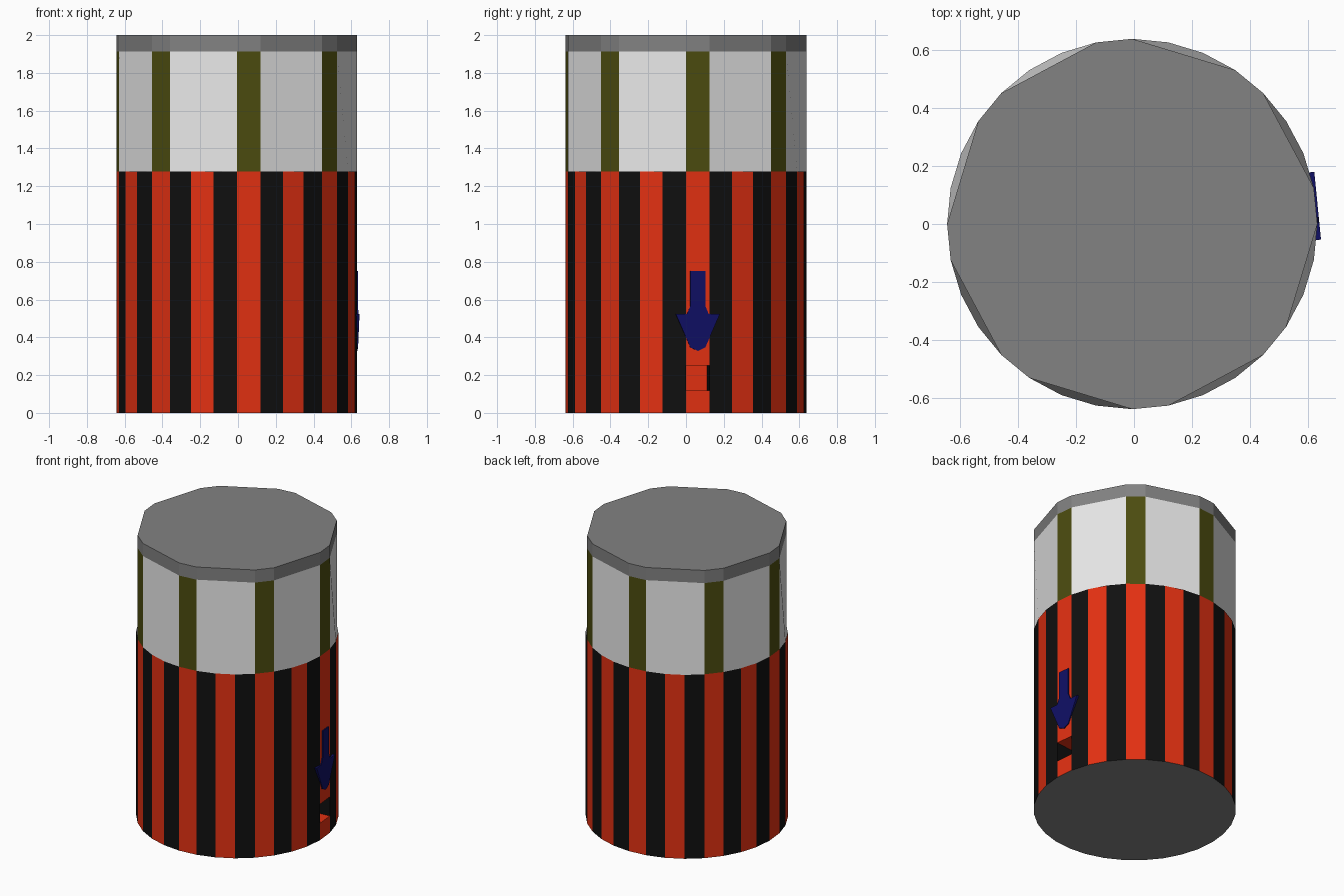
import bpy, bmesh, math
from mathutils import Vector

if "Cube" in bpy.data.objects:
    bpy.data.objects.remove(bpy.data.objects["Cube"])

CX, R, N = -0.006, 0.637, 32
Z_BAND, Z_LID, Z_TOP = 1.278, 1.912, 2.0


def material(name, r, g, b):
    m = bpy.data.materials.new(name)
    m.diffuse_color = (r, g, b, 1)
    m.use_nodes = True
    m.node_tree.nodes["Principled BSDF"].inputs["Base Color"].default_value = m.diffuse_color
    return m


red = material("red", 0.77, 0.03, 0.006)
black = material("black", 0.005, 0.005, 0.005)
white = material("white", 0.8, 0.8, 0.8)
olive = material("olive", 0.072, 0.072, 0.005)
grey = material("grey", 0.223, 0.223, 0.223)
navy = material("navy", 0.005, 0.005, 0.127)


def rim(k, z):
    a = 2 * math.pi * k / N
    return Vector((CX + R * math.cos(a), R * math.sin(a), z))


def build(name, faces, mats):
    """faces: list of (points, material index); shared corners are welded."""
    bm = bmesh.new()
    for pts, mi in faces:
        bm.faces.new([bm.verts.new(p) for p in pts]).material_index = mi
    bmesh.ops.remove_doubles(bm, verts=bm.verts[:], dist=1e-5)
    me = bpy.data.meshes.new(name)
    bm.to_mesh(me)
    bm.free()
    for m in mats:
        me.materials.append(m)
    ob = bpy.data.objects.new(name, me)
    bpy.context.collection.objects.link(ob)
    return ob


def wall(k0, k1, z0, z1):
    return [rim(k0, z0), rim(k1, z0), rim(k1, z1), rim(k0, z1)]


half = math.pi / N
out = Vector((math.cos(half), math.sin(half), 0))     # normal of the first side
side = Vector((-math.sin(half), math.cos(half), 0))

# Striped lower body, with a recess in its first side
faces = [(wall(k, k + 1, 0, Z_BAND), k % 2) for k in range(1, N)]
s0, s1 = 0.118, 0.25
faces += [(wall(0, 1, 0, s0), 0), (wall(0, 1, s1, Z_BAND), 0)]
mouth = wall(0, 1, s0, s1)
back = [p - out * 0.14 for p in mouth]
faces.append((back, 0))
for i in range(4):
    j = (i + 1) % 4
    faces.append(([mouth[i], mouth[j], back[j], back[i]], i % 2))
# the remaining upright wall of the recess is black too
faces[-1] = (faces[-1][0], 1)
faces.append(([rim(k, 0) for k in reversed(range(N))], 2))
build("striped_body", faces, [red, black, grey])

# White panels with olive posts; panels go from round below to straight above
faces = []
for k in range(0, N, 4):
    faces.append((wall(k, k + 1, Z_BAND, Z_LID), 1))
    faces.append(([rim(k + i, Z_BAND) for i in range(1, 5)]
                  + [rim(k + 4, Z_LID), rim(k + 1, Z_LID)], 0))
build("upper_band", faces, [white, olive])

# Flat lid with sixteen corners
corners = [k + i for k in range(0, N, 4) for i in (0, 1)]
faces = [(wall(a, b, Z_LID, Z_TOP), 0)
         for a, b in zip(corners, corners[1:] + [N])]
faces.append(([rim(k, Z_TOP) for k in corners], 0))
build("lid", faces, [grey])

# Downward arrow plate lying on the first side
half_outline = [(0.04, 0.75), (0.04, 0.565), (0.058, 0.523), (0.117, 0.523),
                (0.04, 0.347), (0.0, 0.328)]
outline = half_outline + [(-u, z) for u, z in reversed(half_outline[:-1])]
mid = (rim(0, 0) + rim(1, 0)) / 2


def plate(depth):
    return [mid + out * depth + side * u + Vector((0, 0, z)) for u, z in outline]


front, rear = plate(0.007), plate(-0.011)
faces = [(front[::-1], 0), (rear, 0)]
for i in range(len(front)):
    j = (i + 1) % len(front)
    faces.append(([front[i], front[j], rear[j], rear[i]], 0))
build("arrow", faces, [navy])
